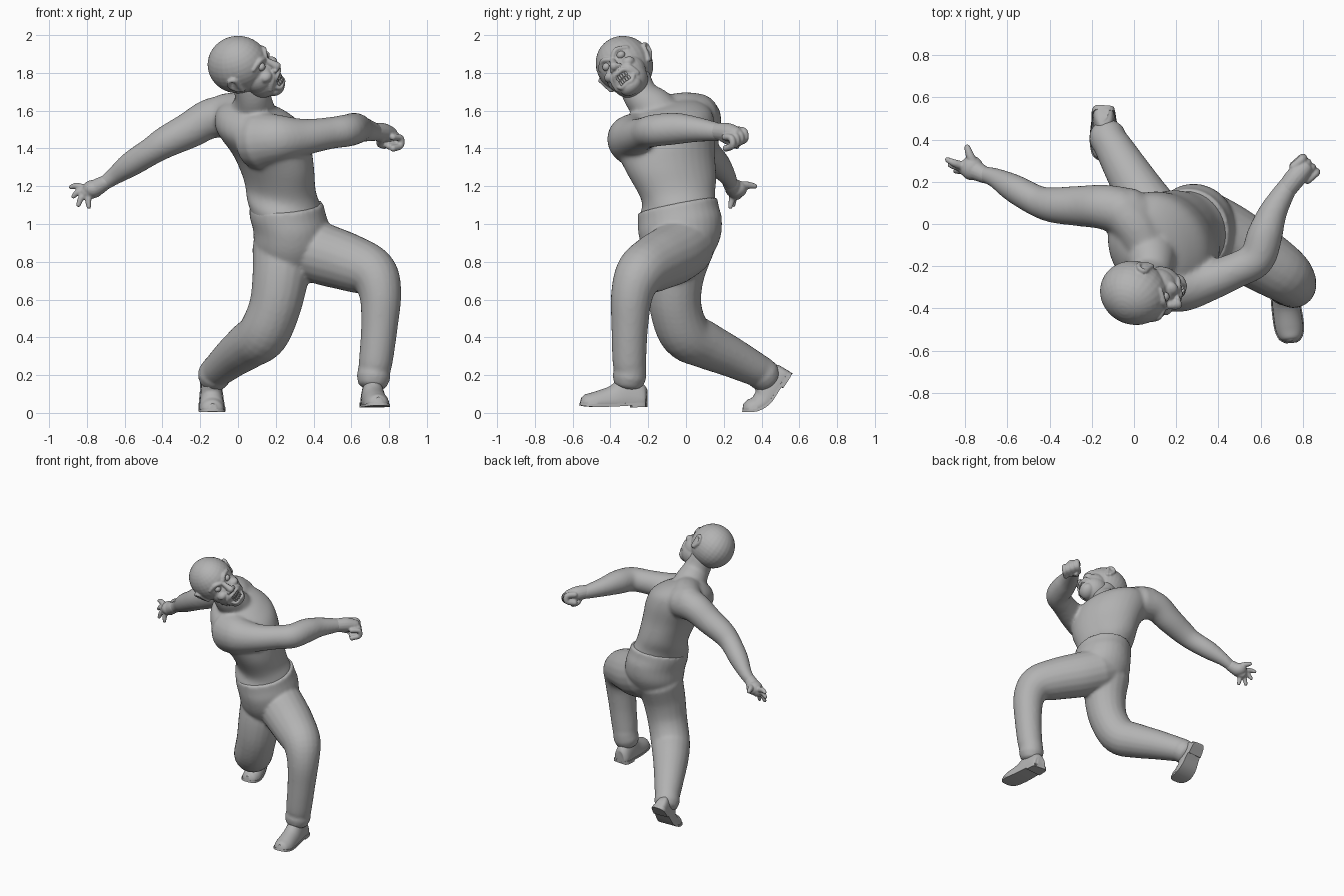
import bpy, bmesh, math
from mathutils import Vector, Matrix

cube = bpy.data.objects.get("Cube")
if cube:
    bpy.data.objects.remove(cube)

grey = bpy.data.materials.new("clay_grey")
grey.use_nodes = True
grey.diffuse_color = (0.45, 0.45, 0.45, 1)
shader = grey.node_tree.nodes["Principled BSDF"]
shader.inputs["Base Color"].default_value = grey.diffuse_color
shader.inputs["Roughness"].default_value = 0.8
UP = Vector((0, 0, 1))


def spline(rows, steps=5):
    """Smooth in-between rows through the given ones."""
    rows = [Vector(r) for r in rows]
    out = []
    for i in range(len(rows) - 1):
        b, c = rows[i], rows[i + 1]
        a = rows[i - 1] if i else b
        d = rows[i + 2] if i + 2 < len(rows) else c
        for s in range(steps):
            t = s / steps
            out.append(b + (c - a) * (t / 2) + (a * 2 - b * 5 + c * 4 - d) * (t * t / 2)
                       + (b * 3 - a - c * 3 + d) * (t ** 3 / 2))
    return out + [rows[-1]]


def skin(bm, rings):
    """Bridge rings of points and close both ends."""
    rings = [[bm.verts.new(p) for p in ring] for ring in rings]
    n = len(rings[0])
    for a, b in zip(rings, rings[1:]):
        for i in range(n):
            j = (i + 1) % n
            bm.faces.new((a[i], a[j], b[j], b[i]))
    bm.faces.new(rings[0][::-1])
    bm.faces.new(rings[-1])


def tube(bm, rows, sides=20, matrix=Matrix()):
    """Round limb through rows of x, y, z, radius, with domed ends."""
    pts = spline(rows)
    pos = [p.xyz for p in pts]
    rad = [p[3] for p in pts]
    first, last = (pos[0] - pos[1]).normalized(), (pos[-1] - pos[-2]).normalized()
    for size, push in ((0.85, 0.5), (0.4, 0.4)):
        pos = [pos[0] + first * rad[0] * push] + pos + [pos[-1] + last * rad[-1] * push]
        rad = [rad[0] * size] + rad + [rad[-1] * size]
    rings, side, old = [], first.orthogonal().normalized(), -first
    for i, p in enumerate(pos):
        t = (pos[min(i + 1, len(pos) - 1)] - pos[max(i - 1, 0)]).normalized()
        side = old.rotation_difference(t) @ side
        other, old = t.cross(side), t
        rings.append([matrix @ (p + (side * math.cos(k) + other * math.sin(k)) * rad[i])
                      for k in (math.tau * s / sides for s in range(sides))])
    skin(bm, rings)


def trunk(bm, rows, tilt, sides=32):
    """Stacked ellipses: x, y, z, long radius, short radius, turn in degrees."""
    rings = []
    for x, y, z, a, b, turn in spline(rows):
        ring = []
        for s in range(sides):
            k = math.tau * s / sides
            d = Matrix.Rotation(math.radians(turn), 2) @ Vector((a * math.cos(k), b * math.sin(k)))
            ring.append(Vector((x + d.x, y + d.y, z + d.dot(Vector(tilt)))))
        rings.append(ring)
    skin(bm, rings)


def blob(bm, centre, size, matrix=Matrix()):
    m = matrix @ Matrix.Translation(centre) @ Matrix.Diagonal((*size, 1))
    bmesh.ops.create_uvsphere(bm, u_segments=28, v_segments=18, radius=1, matrix=m)


def finish(name, bm, voxel=0, smooth=0):
    bmesh.ops.recalc_face_normals(bm, faces=bm.faces)
    for f in bm.faces:
        f.smooth = True
    mesh = bpy.data.meshes.new(name)
    bm.to_mesh(mesh)
    bm.free()
    mesh.materials.append(grey)
    ob = bpy.data.objects.new(name, mesh)
    bpy.context.collection.objects.link(ob)
    if voxel:
        mod = ob.modifiers.new("blend", 'REMESH')
        mod.mode, mod.voxel_size, mod.use_smooth_shade = 'VOXEL', voxel, True
        mod = ob.modifiers.new("soften", 'SMOOTH')
        mod.factor, mod.iterations = 0.5, smooth
    return ob


# Chest, neck, shoulders and arms
bm = bmesh.new()
trunk(bm, [(.26, -.045, 1.0, .18, .19, -20), (.25, -.045, 1.08, .192, .203, -20),
           (.227, -.04, 1.18, .21, .178, -55), (.19, -.083, 1.33, .25, .195, -57),
           (.135, -.11, 1.46, .278, .232, -55), (.11, -.11, 1.55, .255, .215, -54),
           (.09, -.11, 1.61, .19, .155, -54), (.08, -.11, 1.64, .1, .09, -54)], (-.1, .2))
tube(bm, [(.08, -.1, 1.52, .13), (.08, -.17, 1.61, .115), (.077, -.24, 1.68, .094), (.045, -.28, 1.78, .09)])
tube(bm, [(.08, -.16, 1.57, .1), (.01, -.02, 1.59, .107), (-.07, .07, 1.585, .106)])
tube(bm, [(-.02, .05, 1.565, .12), (-.14, .08, 1.56, .107), (-.26, .085, 1.495, .096),
          (-.38, .09, 1.435, .085), (-.46, .11, 1.385, .074), (-.57, .17, 1.315, .067),
          (-.66, .22, 1.25, .047), (-.73, .24, 1.2, .037)])
tube(bm, [(.13, -.24, 1.44, .16), (.22, -.29, 1.45, .13), (.35, -.27, 1.46, .098),
          (.48, -.22, 1.48, .085), (.58, -.165, 1.495, .086), (.62, -.05, 1.505, .084),
          (.66, .06, 1.5, .067), (.735, .19, 1.485, .046)])
finish("upper_body", bm, 0.011, 12)

# Trousers: hips, bent front leg, trailing back leg
bm = bmesh.new()
trunk(bm, [(.255, -.045, 1.1, .195, .21, 0), (.262, -.04, 1.05, .2, .214, 0),
           (.28, -.03, .98, .2, .22, 0), (.285, -.02, .88, .195, .2, 0),
           (.28, -.02, .77, .13, .14, 0)], (.06, .2))
tube(bm, [(.33, -.005, .89, .165), (.45, -.07, .84, .163), (.59, -.16, .795, .152), (.71, -.24, .74, .134),
          (.753, -.285, .63, .112), (.748, -.298, .45, .097), (.73, -.3, .28, .09),
          (.722, -.295, .23, .086), (.717, -.3, .19, .09)])
tube(bm, [(.24, -.02, .87, .165), (.225, -.055, .72, .15), (.195, -.055, .56, .138),
          (.135, -.005, .42, .136), (.06, .1, .36, .125), (-.02, .23, .3, .108),
          (-.09, .35, .24, .092), (-.115, .39, .22, .086), (-.125, .41, .2, .09)])
finish("trousers", bm, 0.011, 6)

# Head, in its own frame: forward, left, up
forward = Vector((.9, -.38, .13)).normalized()
left = Vector((.23, .75, .62))
left = (left - forward * left.dot(forward)).normalized()
crown = forward.cross(left)
head = Matrix((forward, left, crown)).transposed().to_4x4()
head.translation = (.01, -.33, 1.845)

bm = bmesh.new()
blob(bm, (-.01, 0, 0), (.164, .148, .155), head)
blob(bm, (.08, 0, -.08), (.1, .112, .1), head)
blob(bm, (.085, 0, -.115), (.102, .1, .1), head)
blob(bm, (.14, 0, -.175), (.052, .062, .042), head)
tube(bm, [(.14, 0, .01, .016), (.168, 0, -.015, .018), (.196, 0, -.047, .025)], 12, head)
for s in (1, -1):
    blob(bm, (.14, s * .06, -.06), (.038, .038, .03), head)
    blob(bm, (.188, s * .024, -.056), (.016, .013, .012), head)
    tube(bm, [(.15, s * .014, .018, .013), (.143, s * .05, .038, .013), (.108, s * .095, .02, .012)], 12, head)
    tube(bm, [(.175, s * .028, -.07, .011), (.167, s * .06, -.095, .014), (.145, s * .07, -.14, .014)], 12, head)
    tube(bm, [(.02, s * .13, -.075, .014), (.015, s * .143, -.03, .012), (.01, s * .152, .008, .012),
              (-.02, s * .158, .01, .011), (-.03, s * .15, -.03, .011), (.0, s * .135, -.07, .012)], 12, head)
    blob(bm, (-.005, s * .14, -.025), (.025, .012, .04), head)
for drop, out in ((-.092, .192), (-.165, .187)):
    tube(bm, [(out - .035, -.06, -.13, .01), (out - .005, -.034, drop, .011), (out, 0, drop + .003, .011),
              (out - .005, .034, drop, .011), (out - .035, .06, -.13, .01)], 12, head)
finish("head", bm, 0.0055, 4)

bm = bmesh.new()
for s in (1, -1):
    blob(bm, (.136, s * .05, .0), (.022, .024, .021), head)
finish("eyes", bm)

bm = bmesh.new()
for row in (-.113, -.142):
    for i in range(-3, 4):
        blob(bm, (.185 - .0025 * i * i, i * .014, row), (.013, .007, .016), head)
finish("teeth", bm)

# Open right hand
bm = bmesh.new()
tube(bm, [(-.7, .228, 1.222, .038), (-.745, .25, 1.195, .045), (-.795, .265, 1.165, .04)], 16)
blob(bm, (-.768, .265, 1.185), (.055, .058, .048))
for x, y, z in ((-.885, .305, 1.195), (-.872, .28, 1.145), (-.845, .25, 1.1), (-.79, .235, 1.09)):
    tip = Vector((x, y, z))
    root = Vector((-.775, .262, 1.178)).lerp(tip, 0.2)
    mid = root.lerp(tip, 0.55) + Vector((-.008, 0, .012))
    tube(bm, [(*root, .022), (*mid, .018), (*tip, .012)], 12)
tube(bm, [(-.745, .265, 1.195, .026), (-.775, .32, 1.205, .021), (-.79, .365, 1.2, .014)], 12)
finish("right_hand", bm, 0.0055, 2)

# Curled left hand
bm = bmesh.new()
tube(bm, [(.715, .155, 1.49, .046), (.765, .22, 1.485, .05), (.805, .262, 1.475, .042)], 16)
for i in range(4):
    knuckle = Vector((.795, .305, 1.49)).lerp(Vector((.86, .24, 1.455)), i / 3)
    path = [(-.04, -.035, .005), (0, 0, 0), (.0, .005, -.04), (-.04, -.03, -.055)]
    tube(bm, [(*(knuckle + Vector(p)), .021 - .001 * i) for p in path], 12)
tube(bm, [(.76, .195, 1.455, .022), (.75, .245, 1.425, .018), (.775, .27, 1.41, .014)], 12)
finish("left_hand", bm, 0.0055, 3)


# Shoes: rows from heel to toe of x, y, z, half width, height
def shoe(name, rows):
    pts = spline(rows)
    upper, sole, heel = [], [], []
    for i, p in enumerate(pts):
        t = (pts[min(i + 1, len(pts) - 1)] - pts[max(i - 1, 0)])
        t = Vector(t[:3]).normalized()
        wide = t.cross(UP).normalized()
        high = wide.cross(t)
        base, w, h = Vector(p[:3]), p[3], p[4]
        upper.append([base + wide * w * math.cos(k) + high * h * max(math.sin(k), -.05)
                      for k in (math.tau * s / 24 for s in range(24))])
        edge = wide * (w + .005)
        sole.append([base - edge, base + edge, base + edge - high * .014, base - edge - high * .014])
        if i < len(pts) * .3:
            heel.append([q - high * .01 for q in sole[-1]])
    for part, rings in (("upper", upper), ("sole", sole), ("heel", heel)):
        bm = bmesh.new()
        skin(bm, rings)
        ob = finish(name + "_" + part, bm)
        for other in bpy.context.selected_objects:
            other.select_set(False)
        ob.select_set(True)
        bpy.context.view_layer.objects.active = ob
        bpy.ops.object.shade_smooth_by_angle(angle=math.radians(40))


shoe("left_shoe", [(.705, -.208, .055, .03, .06), (.705, -.225, .055, .055, .1), (.712, -.31, .052, .062, .15),
                   (.722, -.4, .047, .066, .095), (.735, -.49, .046, .066, .065), (.742, -.54, .05, .05, .048),
                   (.744, -.56, .054, .02, .03)])
shoe("right_shoe", [(-.145, .542, .222, .025, .06), (-.145, .53, .203, .046, .1), (-.142, .482, .13, .054, .15),
                    (-.14, .435, .06, .062, .095), (-.138, .38, .025, .066, .07), (-.135, .325, .018, .055, .05),
                    (-.134, .3, .02, .02, .03)])
